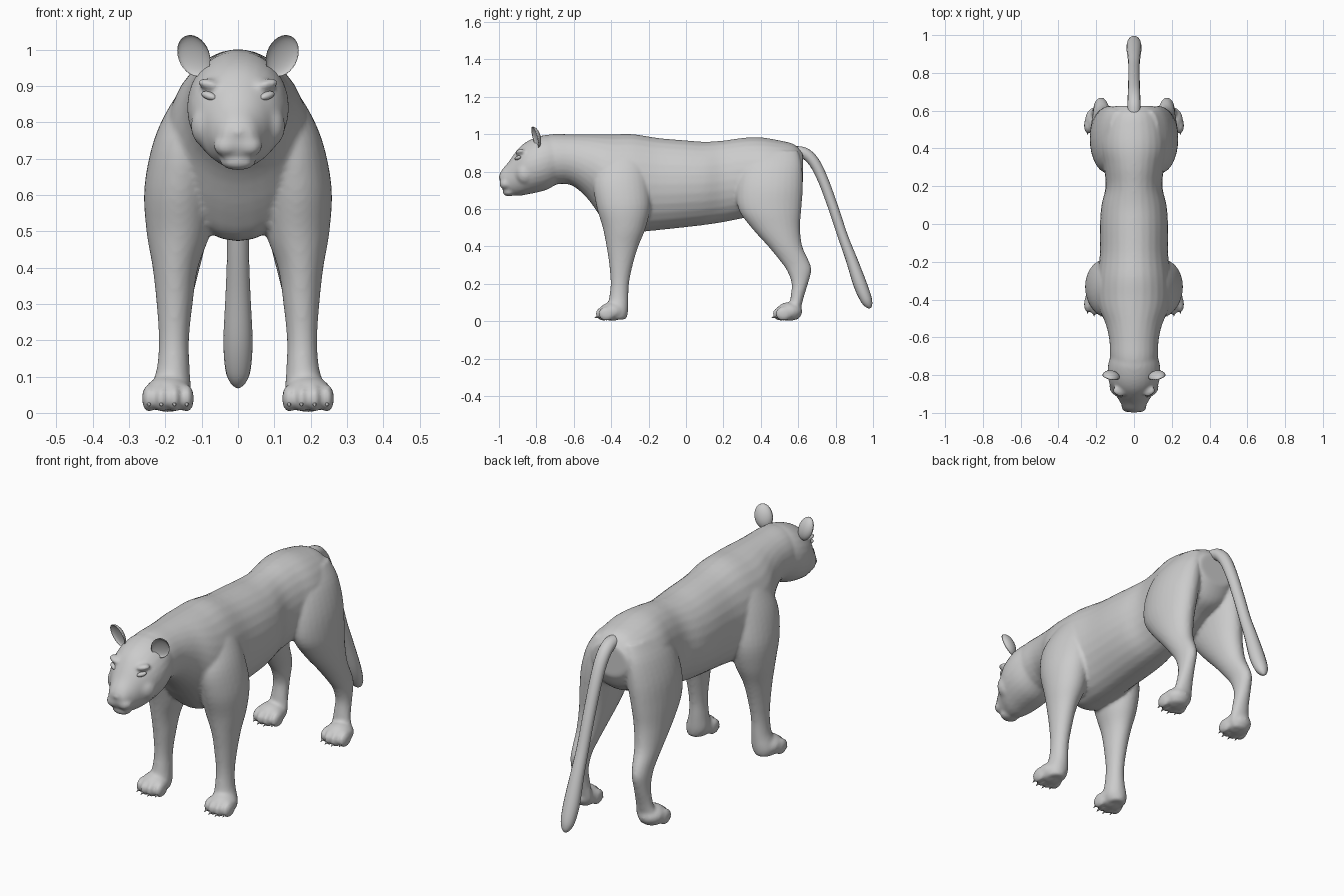
import bpy, bmesh, math
from mathutils import Vector, Matrix

if "Cube" in bpy.data.objects:
    bpy.data.objects.remove(bpy.data.objects["Cube"])

grey = bpy.data.materials.new("plain grey")
grey.diffuse_color = (0.6, 0.6, 0.6, 1)
grey.use_nodes = True
grey.node_tree.nodes["Principled BSDF"].inputs["Base Color"].default_value = grey.diffuse_color


def finish(bm, name):
    bmesh.ops.recalc_face_normals(bm, faces=bm.faces)
    me = bpy.data.meshes.new(name)
    bm.to_mesh(me)
    bm.free()
    for p in me.polygons:
        p.use_smooth = True
    me.materials.append(grey)
    ob = bpy.data.objects.new(name, me)
    bpy.context.collection.objects.link(ob)
    return ob


def catmull(rows, steps=4):
    out = []
    for i in range(len(rows) - 1):
        p = [rows[max(0, min(len(rows) - 1, i + k))] for k in (-1, 0, 1, 2)]
        for s in range(steps):
            t = s / steps
            out.append([0.5 * (2 * b + (c - a) * t + (2 * a - 5 * b + 4 * c - d) * t * t
                               + (3 * b - a - 3 * c + d) * t ** 3) for a, b, c, d in zip(*p)])
    return out + [list(rows[-1])]


def loft(bm, rows, place, n=28):
    """rows: (t, a0, a1, b0, b1); an oval per row spanning a0..a1 by b0..b1."""
    rings = []
    for t, a0, a1, b0, b1 in catmull(rows):
        ring = []
        for k in range(n):
            g = 2 * math.pi * k / n
            a = (a0 + a1) / 2 + (a1 - a0) / 2 * math.cos(g)
            b = (b0 + b1) / 2 + (b1 - b0) / 2 * math.sin(g)
            ring.append(bm.verts.new(place(t, a, b)))
        rings.append(ring)
    for r, q in zip(rings, rings[1:]):
        for k in range(n):
            bm.faces.new((r[k], r[(k + 1) % n], q[(k + 1) % n], q[k]))
    bm.faces.new(rings[0][::-1])
    bm.faces.new(rings[-1])


def blob(bm, c, r, rot=None):
    m = Matrix.Translation(c) @ (rot or Matrix()) @ Matrix.Diagonal((*r, 1))
    return bmesh.ops.create_uvsphere(bm, u_segments=24, v_segments=14, radius=1, matrix=m)["verts"]


along_y = lambda t, a, b: (a, t, b)

# Torso and neck: y, half width, bottom, top
torso = [(-.80, .10, .74, .98), (-.72, .125, .73, 1.0), (-.62, .13, .73, 1.0),
         (-.53, .15, .66, 1.0), (-.45, .185, .55, 1.0), (-.38, .20, .48, 1.0),
         (-.28, .195, .475, 1.0), (-.15, .18, .487, .98), (0, .18, .503, .967),
         (.1, .172, .515, .96), (.2, .15, .53, .966), (.3, .16, .55, .98),
         (.4, .18, .57, .983), (.5, .17, .62, .967), (.58, .14, .66, .945), (.625, .10, .74, .90)]
# Head, from nose to nape
head = [(-.995, .035, .735, .79), (-.98, .052, .705, .815), (-.95, .07, .68, .85),
        (-.915, .09, .672, .90), (-.88, .115, .672, .94), (-.84, .132, .68, .967),
        (-.79, .14, .69, .987), (-.74, .136, .705, .997), (-.68, .12, .74, .99)]
# Legs: z, inner x, outer x, front y, back y
front_leg = [(.92, .06, .13, -.40, -.26), (.85, .05, .185, -.45, -.22), (.75, .05, .232, -.495, -.20),
             (.62, .06, .258, -.48, -.19), (.5, .075, .252, -.445, -.215), (.4, .11, .235, -.425, -.255),
             (.3, .125, .224, -.41, -.285), (.2, .135, .218, -.403, -.305),
             (.12, .133, .224, -.412, -.308), (.05, .13, .245, -.43, -.31), (.01, .15, .235, -.42, -.32)]
hind_leg = [(.91, .04, .13, .37, .60), (.83, .04, .185, .30, .62), (.72, .04, .222, .27, .625),
            (.6, .06, .234, .28, .617), (.5, .08, .232, .35, .61), (.4, .105, .225, .44, .622),
            (.32, .125, .217, .505, .658), (.27, .135, .215, .54, .67), (.2, .14, .215, .565, .652),
            (.12, .135, .222, .558, .627), (.05, .13, .24, .55, .61), (.01, .15, .235, .55, .60)]

bm = bmesh.new()
claws = bmesh.new()
loft(bm, [(y, -w, w, b, t) for y, w, b, t in torso], along_y)
loft(bm, [(y, -w, w, b, t) for y, w, b, t in head], along_y)

# Nose and chin
blob(bm, (0, -.973, .772), (.034, .028, .024))
blob(bm, (0, -.945, .69), (.048, .036, .022))
for s in (-1, 1):
    # Whisker pads, brows and cheeks
    blob(bm, (s * .03, -.965, .735), (.037, .033, .03))
    blob(bm, (s * .072, -.882, .902), (.04, .03, .016), Matrix.Rotation(s * -.25, 4, 'Y'))
    blob(bm, (s * .085, -.86, .79), (.045, .05, .06))
    for rows, paw_y in ((front_leg, -.395), (hind_leg, .552)):
        loft(bm, rows, lambda t, a, b: (s * a, b, t))
        # Paw, toes and claws
        blob(bm, (s * .193, paw_y, .052), (.066, .07, .05))
        for k, dx in enumerate((-.052, -.018, .018, .052)):
            ty = paw_y - (.045 if k in (1, 2) else .03)
            x = s * (.193 + dx)
            blob(bm, (x, ty, .04), (.0195, .044, .038))
            m = Matrix.Translation((x, ty - .04, .022)) @ Matrix.Rotation(math.radians(110), 4, 'X')
            bmesh.ops.create_cone(claws, segments=8, radius1=.007, radius2=.001, depth=.022,
                                  cap_ends=True, matrix=m)
finish(claws, "claws")

# Fuse the parts into one smooth skin
body = finish(bm, "body")
bpy.context.view_layer.objects.active = body
body.select_set(True)
fuse = body.modifiers.new("fuse", 'REMESH')
fuse.mode = 'VOXEL'
fuse.voxel_size = .009
fuse.use_smooth_shade = True
soft = body.modifiers.new("soften", 'SMOOTH')
soft.factor = .5
soft.iterations = 4
for name in ("fuse", "soften"):
    bpy.ops.object.modifier_apply(modifier=name)
body.select_set(False)

# Eyes
bm = bmesh.new()
for s in (-1, 1):
    blob(bm, (s * .08, -.899, .873), (.024, .013, .011),
         Matrix.Rotation(s * .6, 4, 'Z') @ Matrix.Rotation(s * -.3, 4, 'Y'))
finish(bm, "eyes")

# Ears: flattened balls with the front half pushed in to form a cup
bm = bmesh.new()
for s in (-1, 1):
    verts = blob(bm, (0, 0, 0), (.045, .03, .06))
    for v in verts:
        if v.co.y < 0:
            v.co.y *= -.55
    m = (Matrix.Translation((s * .122, -.808, .983)) @ Matrix.Rotation(s * .35, 4, 'Z')
         @ Matrix.Rotation(s * .25, 4, 'Y') @ Matrix.Rotation(.3, 4, 'X'))
    bmesh.ops.transform(bm, matrix=m, verts=verts)
finish(bm, "ears")

# Tail: y, z, radius along a hanging curve
tail_path = [(.56, .905, .034), (.63, .90, .034), (.685, .85, .033), (.735, .75, .031), (.79, .60, .03),
             (.84, .45, .03), (.885, .33, .034), (.93, .20, .040), (.962, .12, .035),
             (.978, .085, .022), (.985, .07, .006)]
bm = bmesh.new()
path = catmull(tail_path)
rings = []
for i, (y, z, r) in enumerate(path):
    a, b = path[max(i - 1, 0)], path[min(i + 1, len(path) - 1)]
    d = Vector((0, b[0] - a[0], b[1] - a[1])).normalized()
    side = Vector((0, -d.z, d.y))
    rings.append([bm.verts.new(Vector((r * math.cos(g), y, z)) + side * r * .9 * math.sin(g))
                  for g in [2 * math.pi * k / 16 for k in range(16)]])
for p, q in zip(rings, rings[1:]):
    for k in range(16):
        bm.faces.new((p[k], p[(k + 1) % 16], q[(k + 1) % 16], q[k]))
bm.faces.new(rings[0])
bm.faces.new(rings[-1])
finish(bm, "tail")
